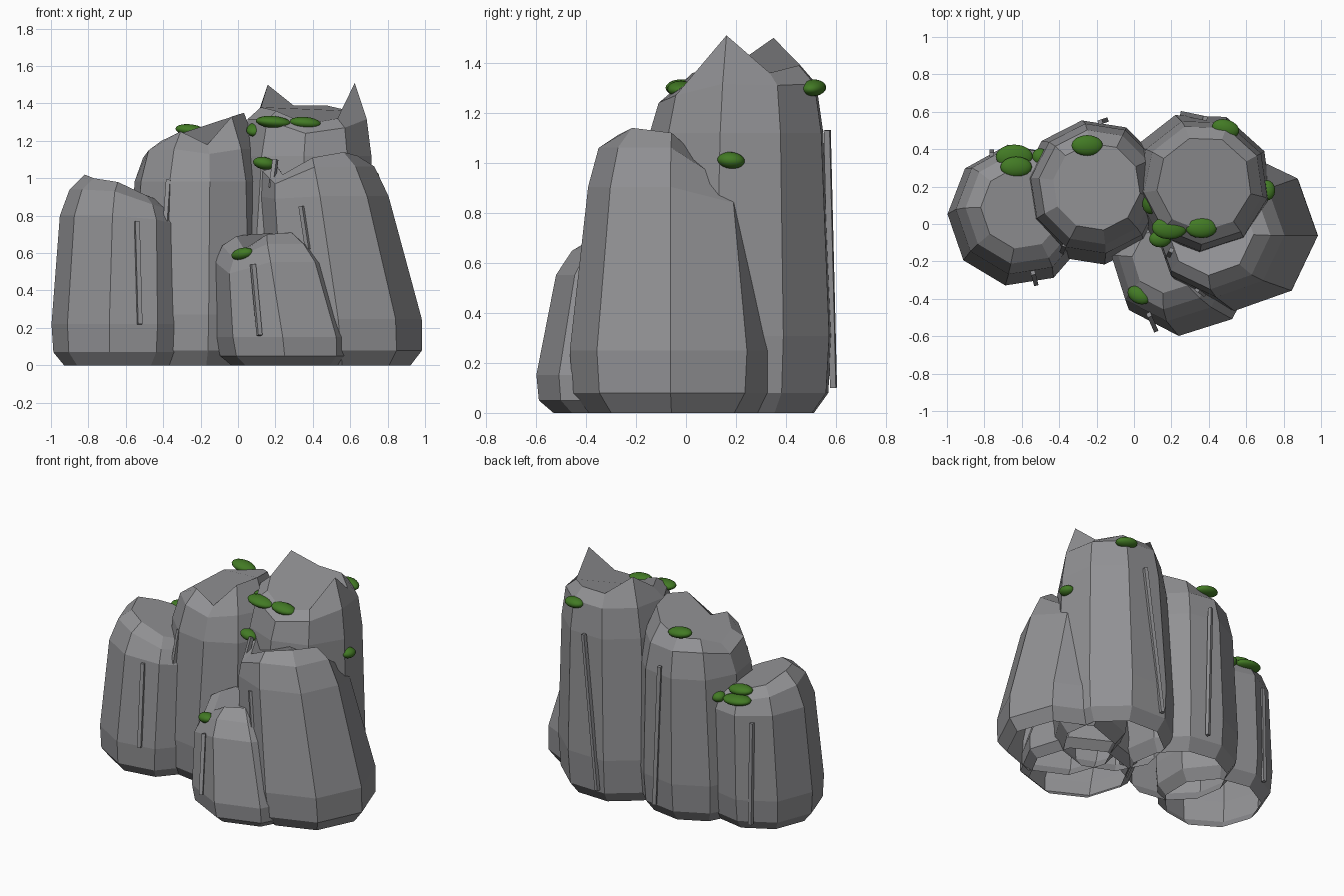
import bpy, bmesh, math
from mathutils import Vector

cube = bpy.data.objects.get("Cube")
if cube:
    bpy.data.objects.remove(cube, do_unlink=True)


def material(name, colour):
    m = bpy.data.materials.new(name)
    m.use_nodes = True
    m.diffuse_color = (*colour, 1)
    m.node_tree.nodes["Principled BSDF"].inputs["Base Color"].default_value = (*colour, 1)
    return m


rock = material("grey stone", (0.285, 0.285, 0.297))
green = material("moss green", (0.055, 0.195, 0.018))


def finish(name, bm, mat):
    mesh = bpy.data.meshes.new(name)
    bm.to_mesh(mesh)
    bm.free()
    mesh.materials.append(mat)
    obj = bpy.data.objects.new(name, mesh)
    bpy.context.collection.objects.link(obj)
    return obj


def pillar(name, base, radius, top, top_radius, taper, phase, low, h, rim):
    """Faceted open-bottomed column leaning from base to top, with a jagged rim."""
    n = len(rim)
    bm = bmesh.new()
    # each ring: height, radius, least drop below the rim
    rings = [(0, radius * 0.82, 0), (low, radius * 0.97, 0), (0.22 * h, radius, 0),
             (0.8 * h, radius * taper, 0.13),
             (0.94 * h, radius * taper * 0.5 + top_radius * 0.57, 0.05),
             (math.inf, top_radius, 0)]
    loops = []
    for z, r, drop in rings:
        centre = Vector(base).lerp(Vector(top), min(1, z / h) ** 1.5)
        loop = []
        for i, rim_z in enumerate(rim):
            a = math.radians(phase + 360 * i / n)
            loop.append(bm.verts.new((centre.x + r * math.cos(a),
                                      centre.y + r * math.sin(a), min(z, rim_z - drop))))
        loops.append(loop)
    for lower, upper in zip(loops, loops[1:]):
        for i in range(n):
            j = (i + 1) % n
            bm.faces.new((lower[i], lower[j], upper[j], upper[i]))
    bm.faces.new(loops[-1])
    finish(name, bm, rock)


# Rock columns
pillar("left_pillar", (-0.617, 0.042), 0.382, (-0.6, 0.085), 0.22, 0.91, 19, 0.07, 1.0,
       [0.87, 0.91, 0.92, 0.96, 1.02, 1.0, 0.98, 0.91, 0.87])
pillar("middle_pillar", (-0.22, 0.165), 0.39, (-0.2, 0.2), 0.235, 0.9, 27, 0.08, 1.23,
       [1.33, 1.28, 1.22, 1.22, 1.16, 1.2, 1.25, 1.18, 1.33, 1.35])
pillar("tall_pillar", (0.34, 0.2), 0.4, (0.375, 0.215), 0.255, 0.89, -12, 0.08, 1.4,
       [1.51, 1.36, 1.39, 1.39, 1.5, 1.38, 1.36, 1.29, 1.32])
pillar("right_pillar", (0.575, -0.04), 0.425, (0.41, -0.045), 0.23, 0.82, -3, 0.08, 1.13,
       [1.12, 0.97, 0.98, 1.0, 1.1, 1.02, 1.11, 1.14])
pillar("small_front_pillar", (0.285, -0.21), 0.392, (0.17, -0.19), 0.18, 0.83, -5, 0.05, 0.69,
       [0.66, 0.7, 0.7, 0.7, 0.69, 0.62, 0.7, 0.71])


# Thin vertical ridges lying on the rock
def ridge(name, low, high):
    low, high = Vector(low), Vector(high)
    axis = high - low
    bm = bmesh.new()
    bmesh.ops.create_cube(bm, size=1)
    bmesh.ops.scale(bm, vec=(0.024, 0.024, axis.length), verts=bm.verts)
    bmesh.ops.rotate(bm, matrix=axis.to_track_quat("Z", "Y").to_matrix(), verts=bm.verts)
    bmesh.ops.translate(bm, vec=(low + high) / 2, verts=bm.verts)
    finish(name, bm, rock)


ridge("left_front_ridge", (-0.525, -0.318, 0.22), (-0.54, -0.26, 0.77))
ridge("left_back_ridge", (-0.76, 0.385, 0.06), (-0.76, 0.37, 0.75))
ridge("middle_front_ridge", (-0.39, -0.16, 0.7), (-0.37, -0.11, 0.99))
ridge("middle_back_ridge", (-0.15, 0.555, 0.1), (-0.18, 0.545, 1.05))
ridge("tall_back_ridge", (0.26, 0.59, 0.1), (0.38, 0.565, 1.13))
ridge("right_front_ridge", (0.375, -0.375, 0.62), (0.34, -0.35, 0.85))
ridge("right_inner_ridge", (0.18, -0.18, 0.95), (0.2, -0.14, 1.1))
ridge("small_front_ridge", (0.115, -0.565, 0.16), (0.08, -0.485, 0.54))

# Moss clumps: position, half length, tilt, turn
clumps = [((-0.25, 0.42, 1.255), 0.085, 8, 0), ((0.09, 0.11, 1.26), 0.06, -20, 80),
          ((0.19, -0.02, 1.3), 0.095, 5, 0), ((0.36, -0.02, 1.295), 0.085, 5, 0),
          ((0.14, -0.08, 1.08), 0.06, 10, 0), ((0.025, -0.38, 0.595), 0.065, -10, -30),
          ((0.49, 0.51, 1.3), 0.075, 5, -15), ((0.71, 0.18, 1.01), 0.055, 5, 90),
          ((-0.64, 0.36, 0.875), 0.1, 5, 0), ((-0.63, 0.305, 0.92), 0.085, 5, 0),
          ((-0.5, 0.36, 0.86), 0.045, 5, 40)]
for k, (place, size, tilt, turn) in enumerate(clumps):
    bm = bmesh.new()
    bmesh.ops.create_uvsphere(bm, u_segments=16, v_segments=10, radius=1)
    moss = finish(f"moss_clump_{k + 1}", bm, green)
    moss.location = place
    moss.scale = (size, max(size * 0.65, 0.045), 0.033)
    moss.rotation_euler = (0, math.radians(tilt), math.radians(turn))
    moss.data.shade_smooth()
